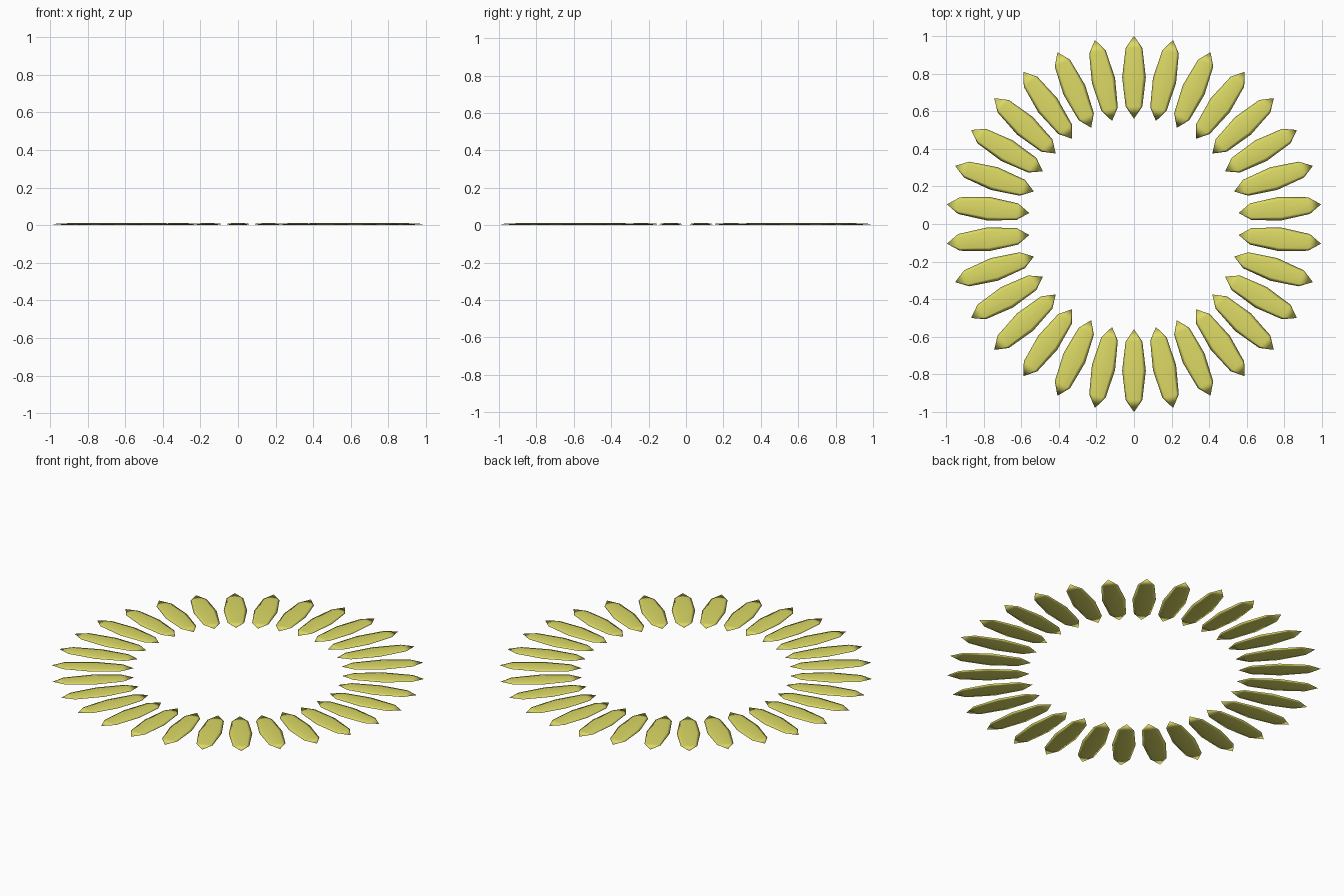
import bpy, bmesh, math
from mathutils import Matrix

if "Cube" in bpy.data.objects:
    bpy.data.objects.remove(bpy.data.objects["Cube"])

COUNT = 30
HALF_LEN, HALF_WID, HALF_THICK = 0.22, 0.063, 0.006

mat = bpy.data.materials.new("petal_yellow")
mat.diffuse_color = (0.72, 0.70, 0.13, 1)
mat.use_nodes = True
mat.node_tree.nodes["Principled BSDF"].inputs["Base Color"].default_value = mat.diffuse_color

# One petal: a coarse flattened sphere with its poles along the radius
bm = bmesh.new()
bmesh.ops.create_uvsphere(bm, u_segments=8, v_segments=4, radius=1)
bm.transform(Matrix.Rotation(math.pi / 2, 4, 'X'))
bm.transform(Matrix.Diagonal((HALF_WID, HALF_LEN, HALF_THICK, 1)))
bm.transform(Matrix.Translation((0, 1 - HALF_LEN, HALF_THICK)))
for f in bm.faces:
    f.smooth = True
mesh = bpy.data.meshes.new("petal")
bm.to_mesh(mesh)
bm.free()
mesh.materials.append(mat)

# Ring of petals sharing the mesh
for i in range(COUNT):
    ob = bpy.data.objects.new(f"petal_{i + 1:02d}", mesh)
    ob.rotation_euler.z = 2 * math.pi * i / COUNT
    bpy.context.collection.objects.link(ob)
